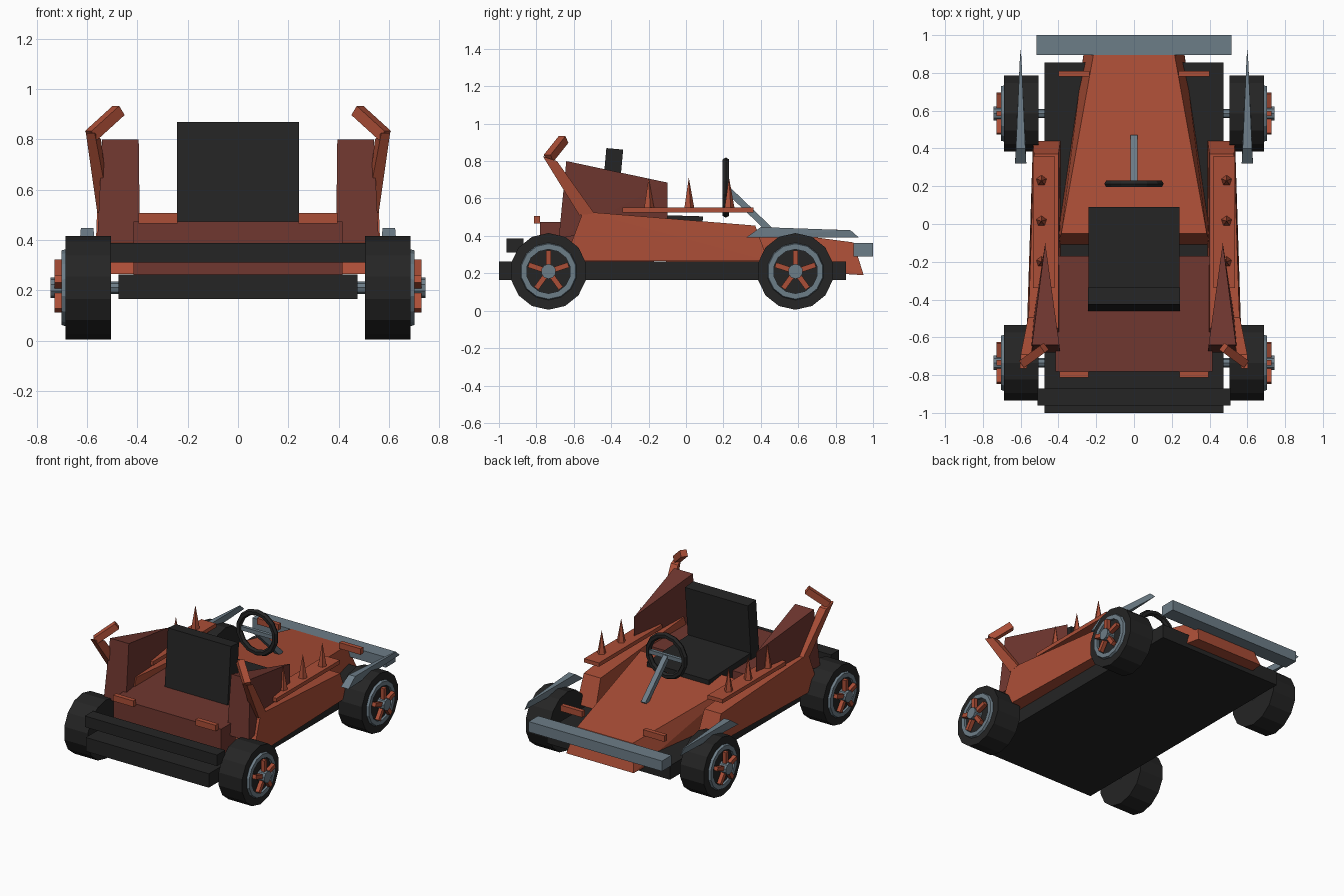
import bpy, bmesh, math
from mathutils import Vector, Matrix

if "Cube" in bpy.data.objects:
    bpy.data.objects.remove(bpy.data.objects["Cube"])


def material(name, rgb):
    m = bpy.data.materials.new(name)
    m.diffuse_color = (*rgb, 1)
    m.use_nodes = True
    m.node_tree.nodes["Principled BSDF"].inputs["Base Color"].default_value = m.diffuse_color
    return m


ORANGE = material("rust orange", (0.41, 0.077, 0.038))
MAROON = material("dark maroon", (0.16, 0.038, 0.029))
BLACK = material("black", (0.018, 0.018, 0.018))
GREY = material("steel grey", (0.152, 0.205, 0.245))


def finish(name, bm, mat):
    bmesh.ops.recalc_face_normals(bm, faces=bm.faces)
    me = bpy.data.meshes.new(name)
    bm.to_mesh(me)
    bm.free()
    me.materials.append(mat)
    ob = bpy.data.objects.new(name, me)
    bpy.context.collection.objects.link(ob)
    return ob


def hull(name, pts, mat):
    """Convex solid around a few corner points."""
    bm = bmesh.new()
    for p in pts:
        bm.verts.new(p)
    bmesh.ops.convex_hull(bm, input=bm.verts)
    bmesh.ops.dissolve_limit(bm, angle_limit=0.01, verts=bm.verts, edges=bm.edges)
    return finish(name, bm, mat)


def box(name, x, y, z, mat, tilt=0):
    c = Vector((sum(x) / 2, sum(y) / 2, sum(z) / 2))
    rot = Matrix.Rotation(tilt, 3, 'X')
    pts = [c + rot @ (Vector((i, j, k)) - c) for i in x for j in y for k in z]
    return hull(name, pts, mat)


def beam(name, a, b, w, d, mat, taper=1):
    """Rectangular bar from a to b."""
    a, b = Vector(a), Vector(b)
    q = (b - a).to_track_quat('Z', 'Y')
    pts = [p + q @ Vector((i * w / 2 * t, j * d / 2 * t, 0))
           for p, t in ((a, 1), (b, taper)) for i in (-1, 1) for j in (-1, 1)]
    return hull(name, pts, mat)


def ring(name, prof, n, centre, axis, mat):
    """Revolve a closed (radius, offset) profile about the x or y axis."""
    bm = bmesh.new()
    rows = []
    for i in range(n):
        t = 2 * math.pi * i / n
        row = []
        for r, o in prof:
            v = (o, r * math.sin(t), r * math.cos(t))
            if axis == 'Y':
                v = (v[1], v[0], v[2])
            row.append(bm.verts.new(Vector(centre) + Vector(v)))
        rows.append(row)
    k = len(prof)
    for i in range(n):
        for j in range(k):
            a, b = rows[i], rows[(i + 1) % n]
            bm.faces.new((a[j], a[(j + 1) % k], b[(j + 1) % k], b[j]))
    return finish(name, bm, mat)


def disc(name, r, x0, x1, n, y, z, mat):
    return hull(name, [(x, y + r * math.sin(2 * math.pi * i / n), z + r * math.cos(2 * math.pi * i / n))
                       for x in (x0, x1) for i in range(n)], mat)


# Floor and bumpers
box("floor_pan", (-.475, .475), (-1, .855), (.165, .262), BLACK)
box("rear_bumper", (-.51, .51), (-.96, -.87), (.31, .387), BLACK)
box("front_bumper", (-.515, .515), (.895, 1), (.29, .362), GREY)

# Nose and rear deck
hull("nose", [(s * x, y, z) for s in (-1, 1) for x, y, z in (
    (.26, .95, .19), (.215, .895, .365), (.385, -.05, .49), (.41, -.11, .255), (.27, .85, .2))], ORANGE)
box("rear_deck", (-.415, .415), (-.78, -.17), (.26, .473), MAROON)

# Seat with headrest patch
box("seat_base", (-.24, .24), (-.42, .088), (.36, .512), BLACK, -.03)
box("seat_back", (-.243, .243), (-.445, -.355), (.44, .866), BLACK, -.09)
box("headrest_patch", (-.165, .165), (-.433, -.425), (.725, .832), MAROON, -.09)

# Steering
ring("steering_wheel", [(.14 + .021 * math.cos(a), .021 * math.sin(a))
                        for a in [i * math.pi / 3 for i in range(6)]], 14, (0, .213, .658), 'Y', BLACK)
beam("steering_column", (0, .215, .655), (0, .46, .42), .035, .035, GREY)
box("steering_crossbar", (-.13, .13), (.205, .228), (.645, .672), GREY)

for s, side in ((-1, "left"), (1, "right")):
    def m(*pts):
        return [(s * x, y, z) for x, y, z in pts]

    # Side pod, spike rail and spikes
    hull("side_pod_" + side, m(
        (.40, .37, .455), (.53, .37, .455), (.39, .44, .265), (.535, .44, .265),
        (.40, -.55, .53), (.56, -.55, .53), (.39, -.65, .265), (.57, -.65, .265)), ORANGE)
    box("spike_rail_" + side, (s * .42, s * .535), (-.34, .36), (.525, .552), ORANGE)
    for i, y in enumerate((-.2, .015, .23)):
        hull(f"spike_{side}_{i}", [(s * .49 + .03 * math.sin(a), y + .03 * math.cos(a), .545)
             for a in [k * 2 * math.pi / 5 for k in range(5)]] + [(s * .49, y, .712)], ORANGE)

    # Wedge-shaped rear panel
    hull("rear_panel_" + side, m(
        (.47, -.10, .685), (.47, -.10, .46), (.395, -.64, .80), (.54, -.64, .80),
        (.39, -.68, .39), (.56, -.68, .39)), MAROON)

    # Bent fin
    hull("fin_lower_" + side, m(
        (.51, -.49, .52), (.56, -.49, .52), (.51, -.57, .51), (.56, -.57, .51),
        (.545, -.69, .80), (.60, -.69, .80), (.57, -.765, .825), (.605, -.765, .825)), ORANGE)
    beam("fin_tip_" + side, (s * .585, -.735, .815), (s * .475, -.655, .915), .045, .045, ORANGE)

    # Blade over the front wheel
    hull("fender_blade_" + side, m(
        (.57, .32, .39), (.63, .32, .39), (.575, .40, .447), (.625, .40, .447),
        (.596, .88, .43), (.604, .88, .43), (.60, .925, .39)), GREY)

    # Lamps
    box("front_lamp_" + side, (s * .235, s * .40), (.78, .81), (.392, .434), ORANGE)
    box("rear_lamp_" + side, (s * .24, s * .395), (-.812, -.78), (.465, .507), ORANGE)

    # Wheels
    for end, y in (("rear", -.735), ("front", .585)):
        tag, z = f"_{end}_{side}", .21
        disc("tyre" + tag, .205, s * .505, s * .687, 14, y, z, BLACK)
        disc("axle" + tag, .025, s * .44, s * .70, 8, y, z, GREY)
        ring("rim" + tag, [(.155, s * .68), (.118, s * .68), (.118, s * .703), (.148, s * .703)],
             14, (0, y, z), 'X', GREY)
        disc("hub" + tag, .04, s * .68, s * .745, 10, y, z, GREY)
        for i in range(5):
            t = 2 * math.pi * i / 5
            d = Vector((0, math.sin(t), math.cos(t)))
            c = Vector((s * .715, y, z))
            beam(f"spoke{tag}_{i}", c + d * .03, c + d * .112, .028, .028, ORANGE)
